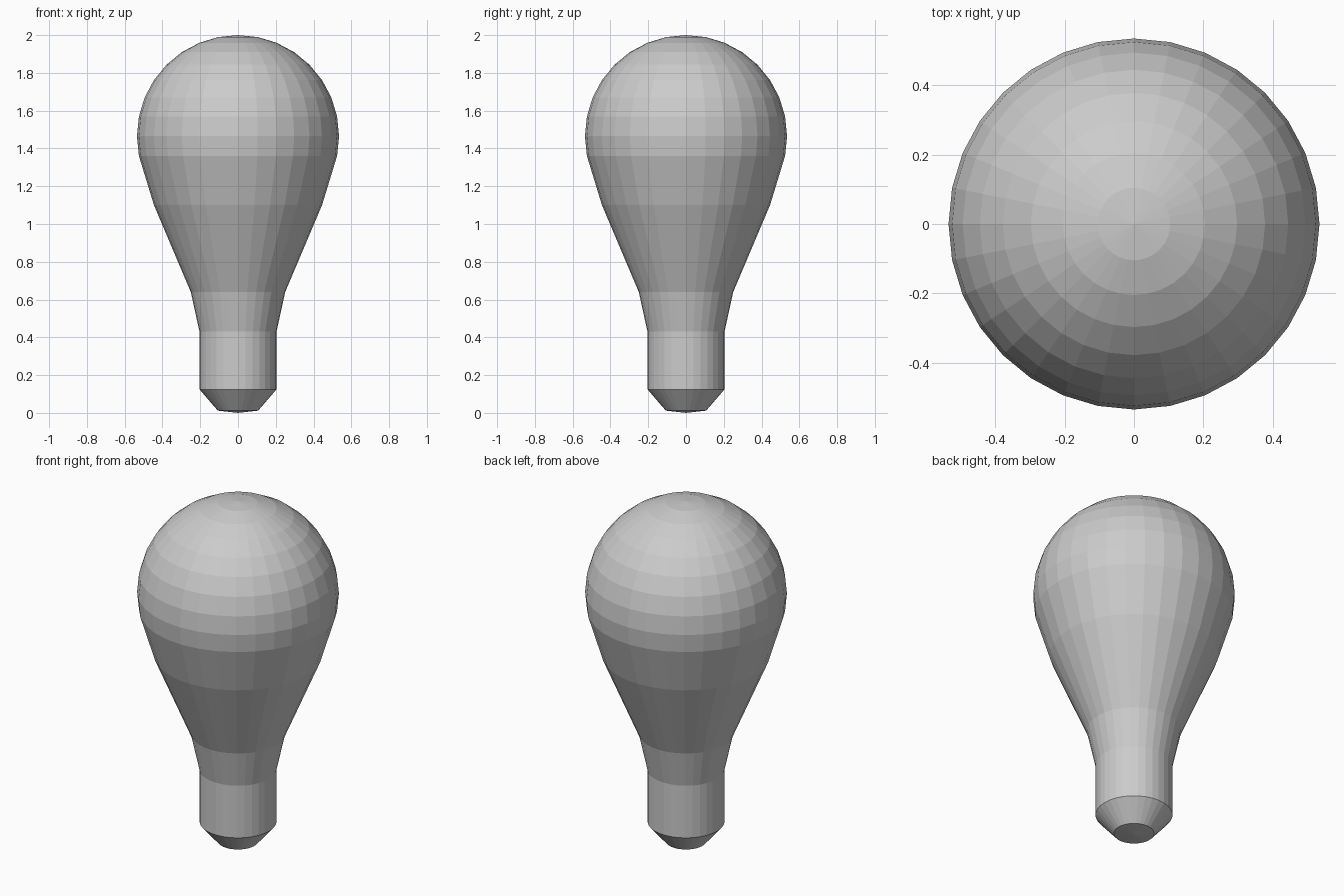
import bpy, bmesh
from math import sin, cos, pi

if "Cube" in bpy.data.objects:
    bpy.data.objects.remove(bpy.data.objects["Cube"])

SIDES = 32
R, CZ = 0.535, 1.465

# Profile from the bottom up: contact tip, cap, neck, flared glass
profile = [(0.107, 0.012), (0.204, 0.125), (0.204, 0.43), (0.25, 0.64), (0.445, 1.10)]
# Round top of the bulb, in 11.25 degree steps
profile += [(R * cos(a * pi / 16), CZ + R * sin(a * pi / 16)) for a in range(-1, 8)]


def lathe(name, profile, bottom_z, top_z):
    bm = bmesh.new()
    rings = [[bm.verts.new((r * cos(2 * pi * i / SIDES), r * sin(2 * pi * i / SIDES), z))
              for i in range(SIDES)] for r, z in profile]
    bottom = bm.verts.new((0, 0, bottom_z))
    top = bm.verts.new((0, 0, top_z))
    for i in range(SIDES):
        j = (i + 1) % SIDES
        for a, b in zip(rings, rings[1:]):
            bm.faces.new((a[i], a[j], b[j], b[i]))
        bm.faces.new((bottom, rings[0][j], rings[0][i]))
        bm.faces.new((top, rings[-1][i], rings[-1][j]))
    mesh = bpy.data.meshes.new(name)
    bm.to_mesh(mesh)
    bm.free()
    obj = bpy.data.objects.new(name, mesh)
    bpy.context.collection.objects.link(obj)
    return obj


lathe("light_bulb", profile, 0.0, CZ + R)
